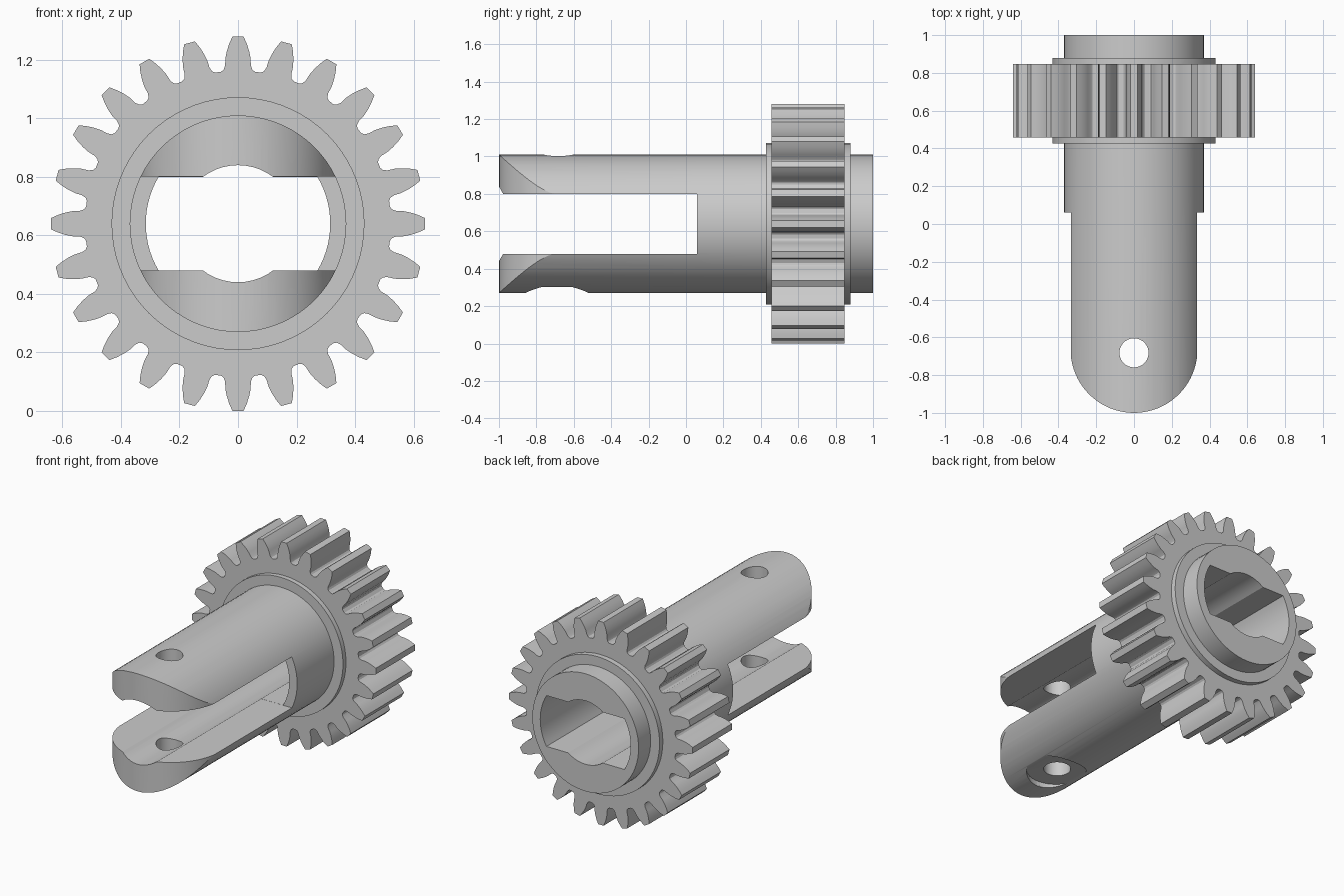
import bpy, bmesh
from math import sin, cos, asin, pi

if "Cube" in bpy.data.objects:
    bpy.data.objects.remove(bpy.data.objects["Cube"])

CZ = 0.64            # height of the shaft axis
HALF_SLOT = 0.16     # half height of the fork slot


def arc(r, a0, a1, n, cx=0.0, cy=0.0):
    return [(cx + r * cos(a0 + (a1 - a0) * i / n),
             cy + r * sin(a0 + (a1 - a0) * i / n)) for i in range(n + 1)]


def circle(r, n=64, cx=0.0, cy=0.0):
    return arc(r, 0, 2 * pi, n, cx, cy)[:-1]


def prism(name, pts, axis, lo, hi):
    """Extrude a 2D profile along y (around the shaft axis) or along z."""
    def ring(bm, t):
        if axis == 'y':
            return [bm.verts.new((x, t, CZ + z)) for x, z in pts]
        return [bm.verts.new((x, y, t)) for x, y in pts]
    bm = bmesh.new()
    a, b = ring(bm, lo), ring(bm, hi)
    bm.faces.new(a)
    bm.faces.new(b)
    for i in range(len(pts)):
        bm.faces.new((a[i - 1], a[i], b[i], b[i - 1]))
    bmesh.ops.recalc_face_normals(bm, faces=bm.faces)
    mesh = bpy.data.meshes.new(name)
    bm.to_mesh(mesh)
    bm.free()
    obj = bpy.data.objects.new(name, mesh)
    bpy.context.collection.objects.link(obj)
    return obj


def boolean(target, tool, operation):
    mod = target.modifiers.new(operation.lower(), 'BOOLEAN')
    mod.operation, mod.solver, mod.object = operation, 'EXACT', tool
    bpy.context.view_layer.objects.active = target
    bpy.ops.object.modifier_apply(modifier=mod.name)
    bpy.data.objects.remove(tool)


# Gear outline: one tooth as (radius, half width), repeated 24 times
flank = [(0.519, 0.058), (0.526, 0.049), (0.54, 0.044), (0.565, 0.043),
         (0.59, 0.038), (0.615, 0.030), (0.6397, 0.019)]
tooth = [(r, -w) for r, w in flank] + [(r, w) for r, w in reversed(flank)]
gear_pts = []
for i in range(24):
    c, s = cos(i * pi / 12), sin(i * pi / 12)
    gear_pts += [(r * c - w * s, r * s + w * c) for r, w in tooth]

# Shaft with its collar and gear
shaft = prism("forked_gear_shaft", circle(0.37, 72), 'y', -1.1, 1)
boolean(shaft, prism("collar", circle(0.432, 72), 'y', 0.427, 0.88), 'UNION')
boolean(shaft, prism("gear", gear_pts, 'y', 0.457, 0.847), 'UNION')

# Rounded fork tips
tip = arc(0.336, pi, 2 * pi, 40, 0, -0.664)
tip += [(0.336, 0), (1, 0), (1, 2), (-1, 2), (-1, 0)]
tip += [(-0.336, 0)]
boolean(shaft, prism("tip_outline", tip, 'z', -1, 3), 'INTERSECT')

# Open slot, flat-topped socket and round bore
a = asin(HALF_SLOT / 0.315)
h = HALF_SLOT + 0.0006
slot = [(-1, -h), (1, -h), (1, h), (-1, h)]
socket = arc(0.315, -a, a, 14) + arc(0.315, pi - a, pi + a, 14)
boolean(shaft, prism("bore", circle(0.2, 48), 'y', -1.5, 1.5), 'DIFFERENCE')
boolean(shaft, prism("socket", socket, 'y', -0.03, 1.4), 'DIFFERENCE')
boolean(shaft, prism("slot", slot, 'y', -1.6, 0.06), 'DIFFERENCE')

# Pin hole and the flat seat under it
hole = circle(0.077, 40, 0, -0.682)
seat = circle(0.17, 48, 0, -0.69)
boolean(shaft, prism("pin_hole", hole, 'z', -1, 3), 'DIFFERENCE')
boolean(shaft, prism("pin_seat", seat, 'z', -1, 0.302), 'DIFFERENCE')

shaft.select_set(True)
bpy.context.view_layer.objects.active = shaft
bpy.ops.object.shade_smooth_by_angle(angle=pi / 7)
